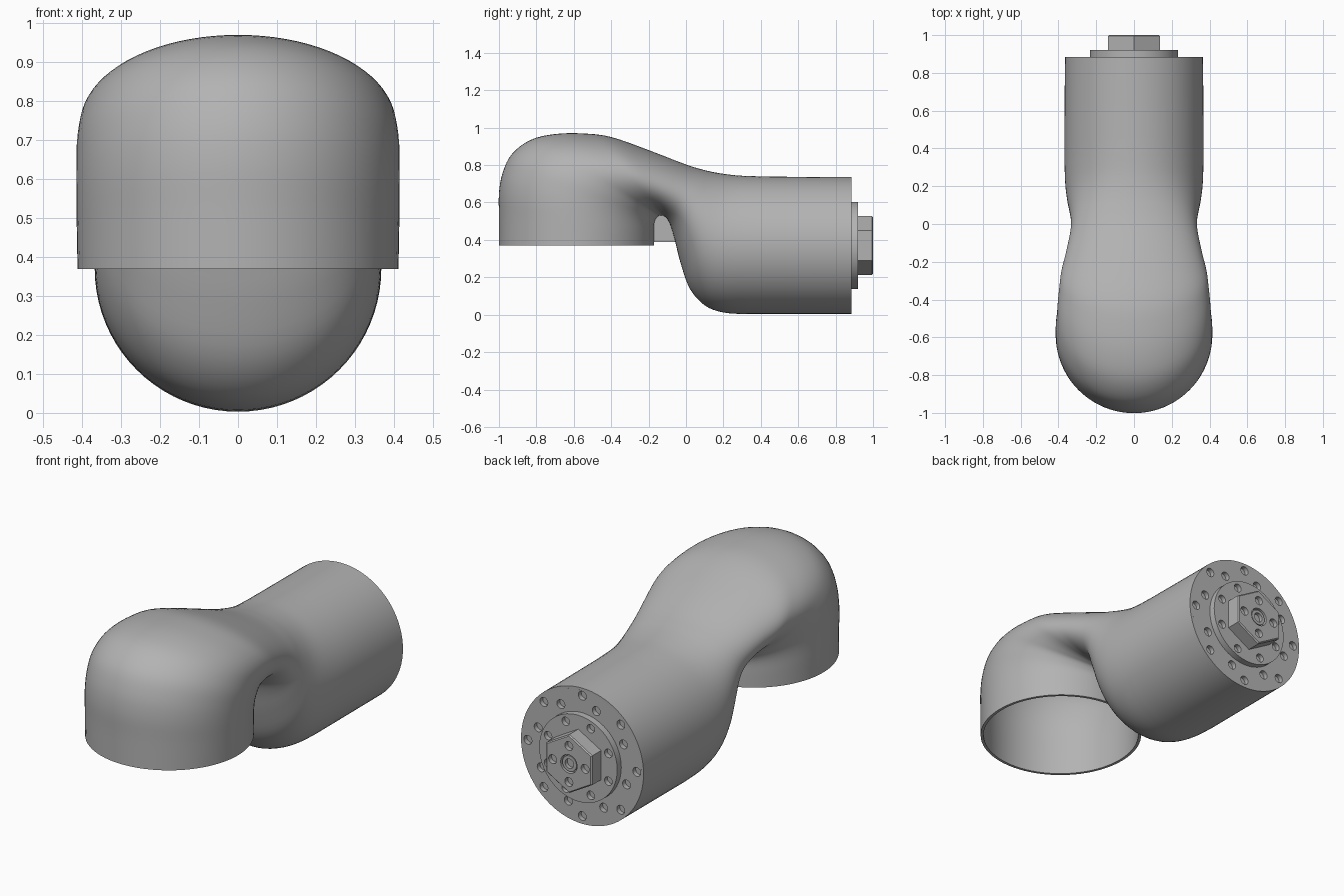
import bpy, bmesh
from math import sin, cos, pi, radians
from mathutils import Matrix, Vector

cube = bpy.data.objects.get("Cube")
if cube:
    bpy.data.objects.remove(cube, do_unlink=True)

grey = bpy.data.materials.new("cast_grey")
grey.use_nodes = True
COLOR = (0.45, 0.45, 0.45, 1)
grey.diffuse_color = COLOR
grey.node_tree.nodes["Principled BSDF"].inputs["Base Color"].default_value = COLOR

AXIS_Z = 0.37


def add_object(name, bm):
    mesh = bpy.data.meshes.new(name)
    bmesh.ops.recalc_face_normals(bm, faces=bm.faces[:])
    bm.to_mesh(mesh)
    bm.free()
    mesh.materials.append(grey)
    obj = bpy.data.objects.new(name, mesh)
    bpy.context.collection.objects.link(obj)
    return obj


def activate(obj):
    bpy.ops.object.select_all(action="DESELECT")
    obj.select_set(True)
    bpy.context.view_layer.objects.active = obj


def smooth(obj, angle=35):
    activate(obj)
    bpy.ops.object.shade_smooth_by_angle(angle=radians(angle))


def add_cylinder(bm, radius, y0, y1, x=0, z=AXIS_Z, sides=64):
    """Cylinder along y."""
    place = Matrix.Translation((x, (y0 + y1) / 2, z)) @ Matrix.Rotation(pi / 2, 4, "X")
    bmesh.ops.create_cone(bm, cap_ends=True, segments=sides, radius1=radius,
                          radius2=radius, depth=y1 - y0, matrix=place)


def drilled_plate(name, radius, y0, y1, sides, holes, bevel=0.0):
    """Plate along y, with holes given as (ring radius, count, offset, hole radius)."""
    bm = bmesh.new()
    add_cylinder(bm, radius, y0, y1, sides=sides)
    if bevel:
        rim = [e for e in bm.edges if all(v.co.y > y1 - 0.001 for v in e.verts)]
        bmesh.ops.bevel(bm, geom=rim, offset=bevel, segments=1, affect="EDGES")
    plate = add_object(name, bm)
    bm = bmesh.new()
    for ring, count, offset, size in holes:
        for i in range(count):
            a = radians(offset) + 2 * pi * i / count
            add_cylinder(bm, size, y1 - 0.025, y1 + 0.02,
                         ring * cos(a), AXIS_Z + ring * sin(a), 16)
    cutter = add_object(name + "_cutter", bm)
    cutter.hide_render = True
    activate(plate)
    mod = plate.modifiers.new("holes", "BOOLEAN")
    mod.operation = "DIFFERENCE"
    mod.solver = "EXACT"
    mod.object = cutter
    bpy.ops.object.modifier_apply(modifier=mod.name)
    bpy.data.objects.remove(cutter, do_unlink=True)
    smooth(plate)
    return plate


# Bent tube: outer (y, z), inner (y, z) and half width of each section
SECTIONS = [
    (-1, .37, -.17, .37, .412), (-1, .52, -.17, .43, .414),
    (-1, .65, -.17, .48, .415), (-.98, .76, -.165, .505, .415),
    (-.93, .86, -.155, .52, .414), (-.83, .935, -.145, .528, .408),
    (-.7, .966, -.135, .53, .403), (-.55, .969, -.125, .53, .395),
    (-.4, .95, -.115, .525, .385), (-.2, .88, -.1, .51, .36),
    (0, .803, -.08, .47, .337), (.1, .773, -.06, .4, .334),
    (.17, .758, -.03, .28, .342), (.24, .748, .02, .14, .354),
    (.3, .743, .1, .05, .363), (.38, .74, .2, .012, .367),
    (.46, .738, .33, .003, .368), (.885, .736, .885, .003, .366),
]


def spline(points, steps):
    """Catmull-Rom through the section values."""
    pts = [Vector(p) for p in points]
    out = []
    for i in range(len(pts) - 1):
        p0, p1, p2 = pts[max(i - 1, 0)], pts[i], pts[i + 1]
        p3 = pts[min(i + 2, len(pts) - 1)]
        for k in range(steps):
            t = k / steps
            out.append(0.5 * (2 * p1 + (p2 - p0) * t
                              + (2 * p0 - 5 * p1 + 4 * p2 - p3) * t * t
                              + (3 * p1 - p0 - 3 * p2 + p3) * t ** 3))
    return out + [pts[-1]]


SIDES = 80
bm = bmesh.new()
rings = []
# The long straight end is a plain span
for oy, oz, iy, iz, w in spline(SECTIONS[:-1], 4) + [Vector(SECTIONS[-1])]:
    outer, inner = Vector((0, oy, oz)), Vector((0, iy, iz))
    mid, half = (outer + inner) / 2, (outer - inner) / 2
    rings.append([bm.verts.new(mid + half * cos(a) + Vector((w * sin(a), 0, 0)))
                  for a in (2 * pi * i / SIDES for i in range(SIDES))])
for low, high in zip(rings, rings[1:]):
    for i in range(SIDES):
        j = (i + 1) % SIDES
        bm.faces.new((low[i], low[j], high[j], high[i]))
shell = add_object("bent_tube_shell", bm)
# Make sure the normals point outwards, then thicken inwards
side = max(shell.data.polygons, key=lambda p: p.center.x)
if side.normal.x < 0:
    shell.data.flip_normals()
activate(shell)
wall = shell.modifiers.new("wall", "SOLIDIFY")
wall.thickness = 0.015
wall.offset = -1
bpy.ops.object.modifier_apply(modifier=wall.name)
smooth(shell, 45)

# Small web in the crook of the bend
bm = bmesh.new()
bmesh.ops.create_cube(bm, size=1, matrix=Matrix.Translation((0, -.115, .46))
                      @ Matrix.Diagonal((.04, .11, .14, 1)))
add_object("crook_web", bm)

# End flange, coupling disk and hexagonal hub
drilled_plate("end_flange", 0.353, 0.84, 0.885, 80,
              [(0.325, 8, 0, 0.024), (0.277, 8, 17.5, 0.024)])
drilled_plate("coupling_disk", 0.233, 0.87, 0.92, 64, [(0.195, 8, 22.5, 0.023)])
hub = drilled_plate("hex_hub", 0.158, 0.91, 1.0, 6,
                    [(0.097, 4, 0, 0.024), (0, 1, 0, 0.05)], bevel=0.006)

# Ring in the centre of the hub
drilled_plate("hub_centre_ring", 0.042, 0.965, 0.995, 32, [(0, 1, 0, 0.026)])
